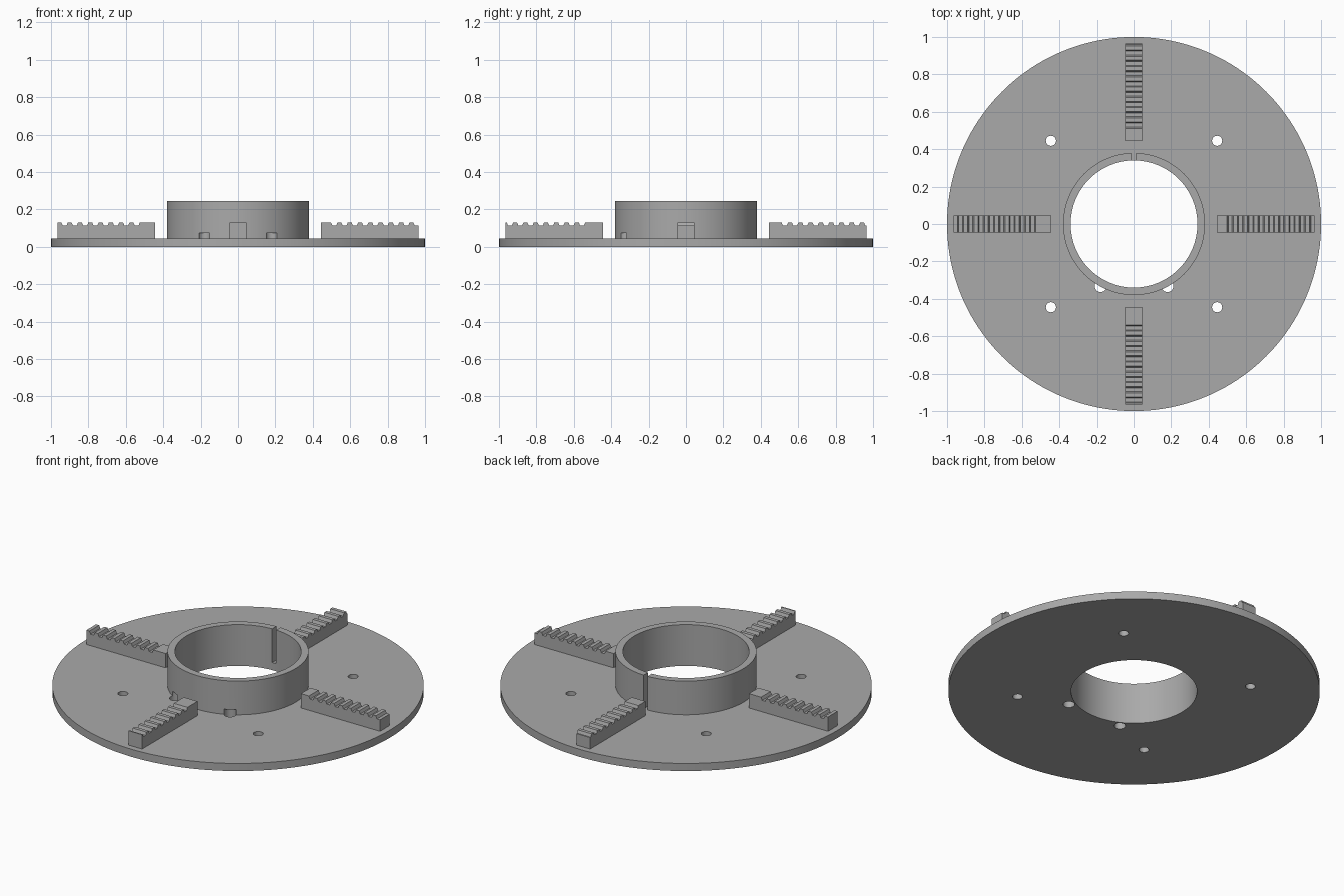
import bpy, bmesh, math
from mathutils import Matrix

cube = bpy.data.objects.get("Cube")
if cube:
    bpy.data.objects.remove(cube, do_unlink=True)

grey = bpy.data.materials.new("mid grey")
grey.use_nodes = True
colour = (0.4, 0.4, 0.4, 1)
grey.diffuse_color = colour
grey.node_tree.nodes["Principled BSDF"].inputs["Base Color"].default_value = colour

PLATE_TOP, COLLAR_TOP = 0.045, 0.245
BORE, COLLAR, RIM = 0.34, 0.38, 1.0


def add_object(name, bm):
    bmesh.ops.recalc_face_normals(bm, faces=bm.faces)
    mesh = bpy.data.meshes.new(name)
    bm.to_mesh(mesh)
    bm.free()
    obj = bpy.data.objects.new(name, mesh)
    bpy.context.collection.objects.link(obj)
    mesh.materials.append(grey)
    return obj


def cylinder(name, radius, bottom, top, x=0, y=0, sides=32):
    bm = bmesh.new()
    bmesh.ops.create_cone(bm, cap_ends=True, segments=sides, radius1=radius,
                          radius2=radius, depth=top - bottom,
                          matrix=Matrix.Translation((x, y, (bottom + top) / 2)))
    return add_object(name, bm)


def box(name, size, centre):
    bm = bmesh.new()
    bmesh.ops.create_cube(bm, size=1, matrix=Matrix.Translation(centre)
                          @ Matrix.Diagonal((*size, 1)))
    return add_object(name, bm)


def boolean(obj, other, operation):
    mod = obj.modifiers.new(operation.lower(), "BOOLEAN")
    mod.operation, mod.object, mod.solver = operation, other, "EXACT"
    bpy.ops.object.select_all(action="DESELECT")
    bpy.context.view_layer.objects.active = obj
    obj.select_set(True)
    bpy.ops.object.modifier_apply(modifier=mod.name)
    bpy.data.objects.remove(other, do_unlink=True)


# Plate and collar, joined and bored through
body = cylinder("plate_and_collar", RIM, 0, PLATE_TOP, sides=160)
boolean(body, cylinder("collar", COLLAR, 0.02, COLLAR_TOP, sides=128), "UNION")
boolean(body, cylinder("bore", BORE, -0.1, 0.4, sides=128), "DIFFERENCE")

# Slit in the back of the collar
boolean(body, box("slit", (0.026, 0.2, 0.3), (0, 0.37, PLATE_TOP + 0.15)), "DIFFERENCE")

# Four bolt holes and two pin holes that bite into the collar foot
for side in (-1, 1):
    for end in (-1, 1):
        boolean(body, cylinder("bolt_hole", 0.027, -0.1, 0.15,
                               side * 0.445, end * 0.445), "DIFFERENCE")
    boolean(body, cylinder("pin_hole", 0.032, -0.1, 0.075,
                           side * 0.18, -0.332), "DIFFERENCE")

bpy.context.view_layer.objects.active = body
body.select_set(True)
bpy.ops.object.shade_smooth_by_angle(angle=math.radians(30))

# Toothed racks; each starts a quarter pitch further along than the last
INNER, OUTER, HALF_WIDTH = 0.445, 0.965, 0.045
TIP, ROOT, PITCH, GAP, SLOPE = 0.13, 0.113, 0.055, 0.034, 0.007


def rack(name, angle, first_gap):
    profile = [(INNER, PLATE_TOP - 0.005), (INNER, TIP)]
    start = first_gap
    while start + GAP < OUTER:
        profile += [(start, TIP), (start + SLOPE, ROOT),
                    (start + GAP - SLOPE, ROOT), (start + GAP, TIP)]
        start += PITCH
    if start + SLOPE < OUTER:  # last gap runs out of the end
        profile += [(start, TIP), (start + SLOPE, ROOT), (OUTER, ROOT)]
    else:
        profile.append((OUTER, TIP))
    profile.append((OUTER, PLATE_TOP - 0.005))
    bm = bmesh.new()
    face = bm.faces.new([bm.verts.new((r, -HALF_WIDTH, z)) for r, z in profile])
    sweep = bmesh.ops.extrude_face_region(bm, geom=[face])
    moved = [v for v in sweep["geom"] if isinstance(v, bmesh.types.BMVert)]
    bmesh.ops.translate(bm, verts=moved, vec=(0, 2 * HALF_WIDTH, 0))
    bmesh.ops.rotate(bm, verts=bm.verts, matrix=Matrix.Rotation(angle, 3, "Z"))
    add_object(name, bm)


for i, place in enumerate(("left", "back", "right", "front")):
    rack(place + "_rack", i * math.pi / 2, 0.498 + i * PITCH / 4)
